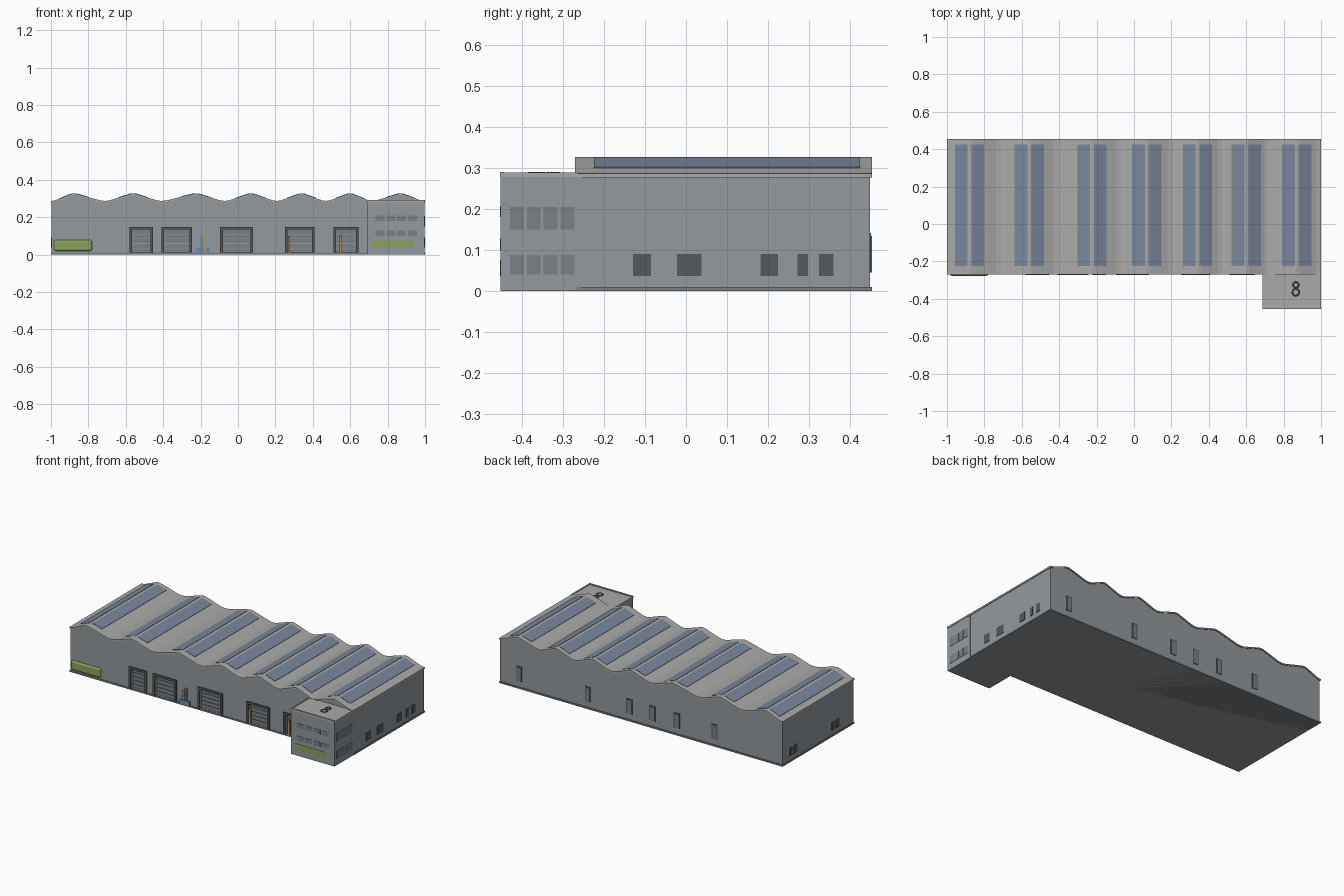
import bpy, bmesh, math

if "Cube" in bpy.data.objects:
    bpy.data.objects.remove(bpy.data.objects["Cube"])

def material(name, rgb):
    m = bpy.data.materials.new(name)
    m.diffuse_color = (*rgb, 1)
    m.use_nodes = True
    m.node_tree.nodes["Principled BSDF"].inputs["Base Color"].default_value = m.diffuse_color
    return m

BLUE = material("skylight_blue", (0.19, 0.24, 0.33))
DARK = material("dark_grey", (0.09, 0.10, 0.11))
MID = material("mid_grey", (0.20, 0.22, 0.24))
WALL = material("wall_grey", (0.29, 0.32, 0.34))
ROOF = material("roof_grey", (0.40, 0.40, 0.39))
GREEN = material("hedge_green", (0.25, 0.36, 0.10))
YELLOW = material("post_yellow", (0.45, 0.30, 0.08))
SIGN = material("crate_blue", (0.13, 0.27, 0.42))

def finish(name, bm, mat=None):
    bmesh.ops.recalc_face_normals(bm, faces=bm.faces)
    me = bpy.data.meshes.new(name)
    bm.to_mesh(me)
    bm.free()
    ob = bpy.data.objects.new(name, me)
    bpy.context.collection.objects.link(ob)
    if mat:
        me.materials.append(mat)
    return ob

def add_box(bm, x0, x1, y0, y1, z0, z1):
    vs = bmesh.ops.create_cube(bm, size=1)["verts"]
    for v in vs:
        v.co = ((x0 + x1) / 2 + v.co.x * (x1 - x0),
                (y0 + y1) / 2 + v.co.y * (y1 - y0),
                (z0 + z1) / 2 + v.co.z * (z1 - z0))

def boxes(name, items, mat=None, bevel=0):
    bm = bmesh.new()
    for b in items:
        add_box(bm, *b)
    if bevel:
        bmesh.ops.bevel(bm, geom=bm.edges[:], offset=bevel, segments=3,
                        affect='EDGES', profile=0.5)
    return finish(name, bm, mat)

def prism(name, profile, y0, y1, mat=None):
    """Extrude a closed x-z profile along y."""
    bm = bmesh.new()
    f = bm.faces.new([bm.verts.new((x, y0, z)) for x, z in profile])
    ext = bmesh.ops.extrude_face_region(bm, geom=[f])["geom"]
    bmesh.ops.translate(bm, vec=(0, y1 - y0, 0),
                        verts=[v for v in ext if isinstance(v, bmesh.types.BMVert)])
    return finish(name, bm, mat)

# Wavy roof line: peaks and valleys along x
FRONT, BACK = -0.265, 0.45
PEAKS = [-0.88, -0.56, -0.225, 0.068, 0.34, 0.60, 0.87]
VALLEYS = [-0.996, -0.71, -0.41, -0.07, 0.208, 0.47, 0.715, 0.996]
LOW, RISE = 0.284, 0.040
EASE = [(0, 0), (0.16, 0.07), (0.86, 0.90), (1, 1)]

line = []
for i, p in enumerate(PEAKS):
    a, b = VALLEYS[i], VALLEYS[i + 1]
    line += [(a + (p - a) * t, LOW + RISE * h) for t, h in EASE]
    line += [(b + (p - b) * t, LOW + RISE * h) for t, h in EASE[:0:-1]][1:]
line.append((VALLEYS[-1], LOW))

def roof_z(x):
    for (xa, za), (xb, zb) in zip(line, line[1:]):
        if xa <= x <= xb:
            return za + (zb - za) * (x - xa) / (xb - xa)
    return LOW

def roof_strip(name, x0, x1, y0, y1, below, above, mat):
    xs = [x0] + [x for x, z in line if x0 < x < x1] + [x1]
    top = [(x, roof_z(x) + above) for x in xs]
    bottom = [(x, roof_z(x) - below) for x in reversed(xs)]
    return prism(name, top + bottom, y0, y1, mat)

# Main hall and roof sheet
hall = prism("hall_walls", line + [(0.996, 0), (-0.996, 0)], FRONT, BACK, WALL)
roof_strip("roof_sheet", -0.996, 0.996, FRONT - 0.006, BACK + 0.005, 0.005, 0.003, ROOF)
for side in (-1, 1):
    boxes("eave_trim", [(side * 0.998 - 0.002, side * 0.998 + 0.002,
                         FRONT - 0.006, BACK + 0.005, 0.277, 0.287)], ROOF)

# Skylights on both slopes of every bay
for p in PEAKS:
    for x0, x1 in ((p - 0.078, p - 0.010), (p + 0.010, p + 0.078)):
        roof_strip("skylight", x0, x1, -0.225, 0.425, 0.002, 0.005, BLUE)

# Loading doors: recesses cut in the front wall, with frame and shutter
DOORS = [(-0.58, -0.455), (-0.41, -0.245), (-0.095, 0.08), (0.25, 0.41), (0.51, 0.645)]
TOP, DEPTH, F = 0.148, 0.018, 0.014
cutter = boxes("door_cutter", [(a + F, b - F, FRONT - 0.05, FRONT + DEPTH, 0.012, TOP - F)
                               for a, b in DOORS])
cutter.hide_render = True
cutter.hide_viewport = True
mod = hall.modifiers.new("door_recesses", 'BOOLEAN')
mod.operation = 'DIFFERENCE'
mod.solver = 'EXACT'
mod.object = cutter
for a, b in DOORS:
    y0, y1 = FRONT - 0.009, FRONT + 0.002
    boxes("door_frame", [(a, a + F, y0, y1, 0.008, TOP), (b - F, b, y0, y1, 0.008, TOP),
                         (a + F, b - F, y0, y1, TOP - F, TOP)], DARK)
    n = 5
    h = (TOP - F - 0.012) / n
    boxes("door_shutter", [(a + F, b - F, FRONT + DEPTH - 0.004, FRONT + DEPTH + 0.002,
                            0.012 + i * h, 0.009 + (i + 1) * h) for i in range(n)], MID)

# Bollards and crate beside the doors
boxes("bollard", [(x - 0.006, x + 0.006, FRONT - 0.008, FRONT + 0.002, 0.008, h)
                  for x, h in ((-0.177, 0.115), (0.272, 0.10), (0.548, 0.105), (0.638, 0.10))], YELLOW)
boxes("crate", [(-0.222, -0.15, FRONT - 0.008, FRONT + 0.002, 0.006, 0.035),
                (-0.20, -0.188, FRONT - 0.007, FRONT + 0.002, 0.035, 0.10)], SIGN)

# Hedge
boxes("hedge", [(-0.985, -0.78, FRONT - 0.012, FRONT + 0.012, 0.020, 0.078)], GREEN, 0.010)

# Plinth under the whole building
boxes("plinth", [(-1, 1, FRONT - 0.003, BACK + 0.005, 0, 0.010)], MID)

# Office annex with parapet roof and vent
AX, AY = 0.69, -0.453
boxes("office_annex", [(AX, 0.998, AY, FRONT + 0.01, 0, 0.284)], WALL)
boxes("annex_roof", [(AX + 0.004, 0.994, AY + 0.004, FRONT, 0.282, 0.286)], ROOF)
boxes("annex_parapet", [(AX - 0.002, 1, AY - 0.002, AY + 0.008, 0.278, 0.291),
                        (AX - 0.002, AX + 0.006, AY, FRONT, 0.278, 0.289),
                        (0.992, 1, AY, FRONT, 0.278, 0.289)], ROOF)
for y, r in ((-0.325, 0.015), (-0.365, 0.018)):
    bpy.ops.mesh.primitive_torus_add(major_radius=r, minor_radius=0.004, major_segments=20,
                                     minor_segments=8, location=(0.865, y, 0.287))
    vent = bpy.context.object
    vent.name = "roof_vent"
    vent.data.materials.append(DARK)
    bpy.ops.object.shade_smooth_by_angle()

# Annex windows on front and right, planting strip below
E = 0.002
rows = ((0.180, 0.208), (0.100, 0.128))
boxes("annex_front_window", [(0.735 + i * 0.058, 0.783 + i * 0.058, AY - E, AY + E, z0, z1)
                             for i in range(4) for z0, z1 in rows], MID)
boxes("annex_planting", [(0.72, 0.94, AY - E, AY + E, 0.035, 0.075)], GREEN)
boxes("annex_side_window", [(0.998 - E, 0.998 + E, -0.43 + i * 0.041, -0.396 + i * 0.041, z0, z1)
                            for i in range(4) for z0, z1 in ((0.150, 0.205), (0.040, 0.088))], MID)

# Hall windows on the right and left walls
RIGHT = [(-0.13, -0.085), (-0.022, 0.038), (0.182, 0.225), (0.272, 0.298), (0.325, 0.36)]
LEFT = [(0.35, 0.378), (0.305, 0.335), (-0.075, -0.045), (-0.12, -0.09)]
for name, side, spans in (("right_window", 1, RIGHT), ("left_window", -1, LEFT)):
    x = side * 0.997
    boxes(name, [(x - E, x + E, a, b, 0.037, 0.090) for a, b in spans], DARK)

# Narrow rear doors
for x in (0.86, 0.376, 0.085, -0.078, -0.25, -0.518):
    boxes("rear_door_frame", [(x - 0.021, x + 0.021, BACK - 0.002, BACK + 0.002, 0.045, 0.142)], DARK)
    boxes("rear_door", [(x - 0.014, x + 0.014, BACK, BACK + 0.004, 0.045, 0.134)], MID)
